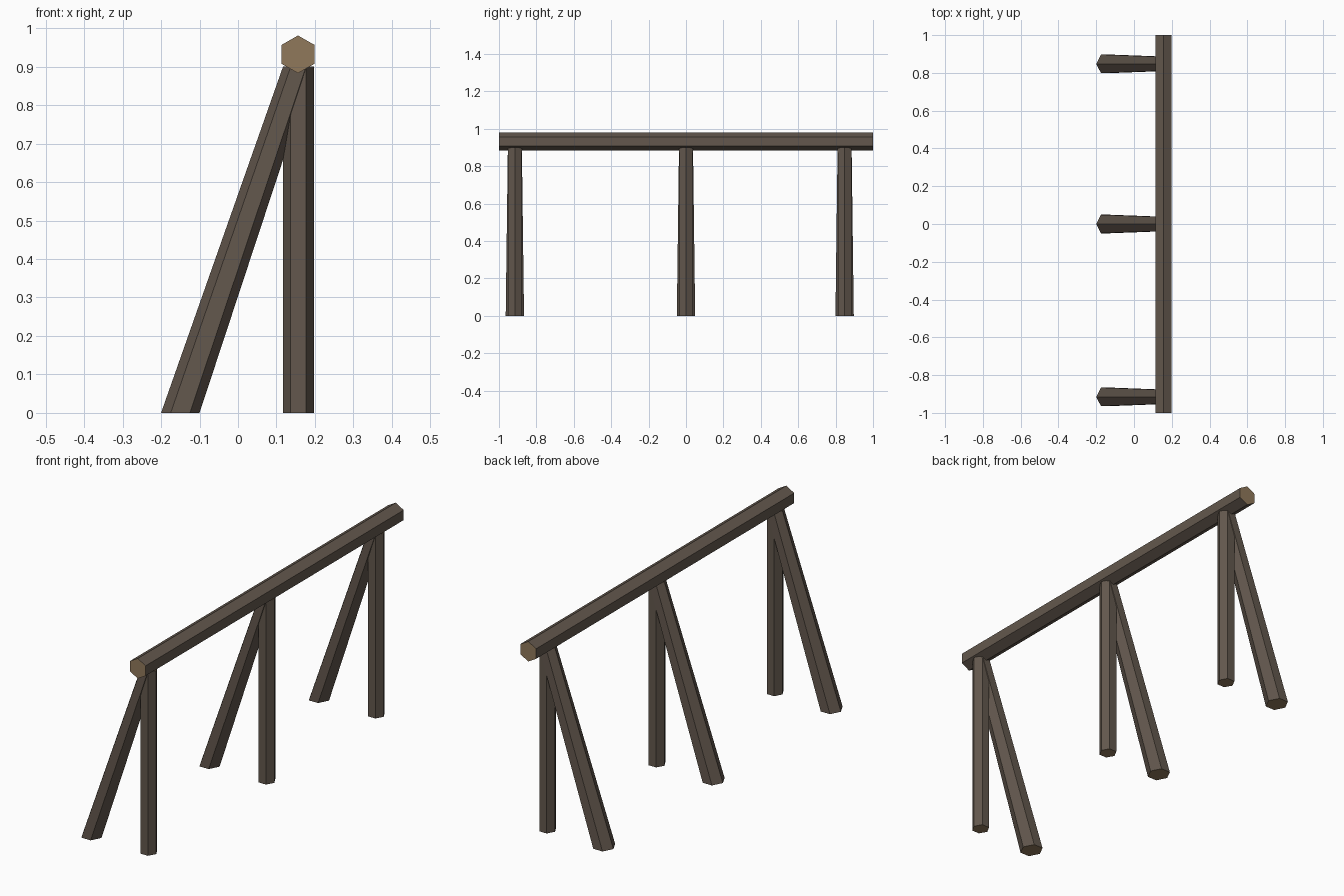
import bpy, bmesh
from math import sin, cos, pi
from mathutils import Vector

if "Cube" in bpy.data.objects:
    bpy.data.objects.remove(bpy.data.objects["Cube"])


def material(name, rgb):
    m = bpy.data.materials.new(name)
    m.diffuse_color = (*rgb, 1)
    m.use_nodes = True
    m.node_tree.nodes["Principled BSDF"].inputs["Base Color"].default_value = m.diffuse_color
    return m


bark = material("bark", (0.125, 0.097, 0.075))
cut_wood = material("cut_wood", (0.28, 0.19, 0.105))


def hex_log(name, start, end, u, v, size_a, size_b):
    """Six-sided log between two centres; u points at a corner, sizes are (corner, flat) half widths."""
    bm = bmesh.new()
    rings = []
    for centre, (ru, rv) in ((start, size_a), (end, size_b)):
        rings.append([bm.verts.new(Vector(centre)
                                   + Vector(u) * ru * cos(i * pi / 3)
                                   + Vector(v) * rv * sin(i * pi / 3) / sin(pi / 3))
                      for i in range(6)])
    for i in range(6):
        j = (i + 1) % 6
        bm.faces.new((rings[0][i], rings[0][j], rings[1][j], rings[1][i]))
    for ring in rings:
        bm.faces.new(ring).material_index = 1
    bmesh.ops.recalc_face_normals(bm, faces=bm.faces)
    mesh = bpy.data.meshes.new(name)
    bm.to_mesh(mesh)
    bm.free()
    mesh.materials.append(bark)
    mesh.materials.append(cut_wood)
    obj = bpy.data.objects.new(name, mesh)
    bpy.context.collection.objects.link(obj)


X, Y, Z = (1, 0, 0), (0, 1, 0), (0, 0, 1)

# Top rail, corner edge facing up
hex_log("top_rail", (0.156, -1, 0.932), (0.156, 1, 0.932), Z, X,
        (0.049, 0.043), (0.049, 0.043))

# Upright posts, each with a tapered leaning brace meeting it under the rail
for label, y in (("front", -0.915), ("middle", 0.0), ("back", 0.848)):
    hex_log(label + "_post", (0.157, y, 0), (0.157, y, 0.9), X, Y,
            (0.04, 0.036), (0.04, 0.036))
    hex_log(label + "_brace", (-0.15, y, 0), (0.157, y, 0.9), X, Y,
            (0.05, 0.049), (0.04, 0.0375))
